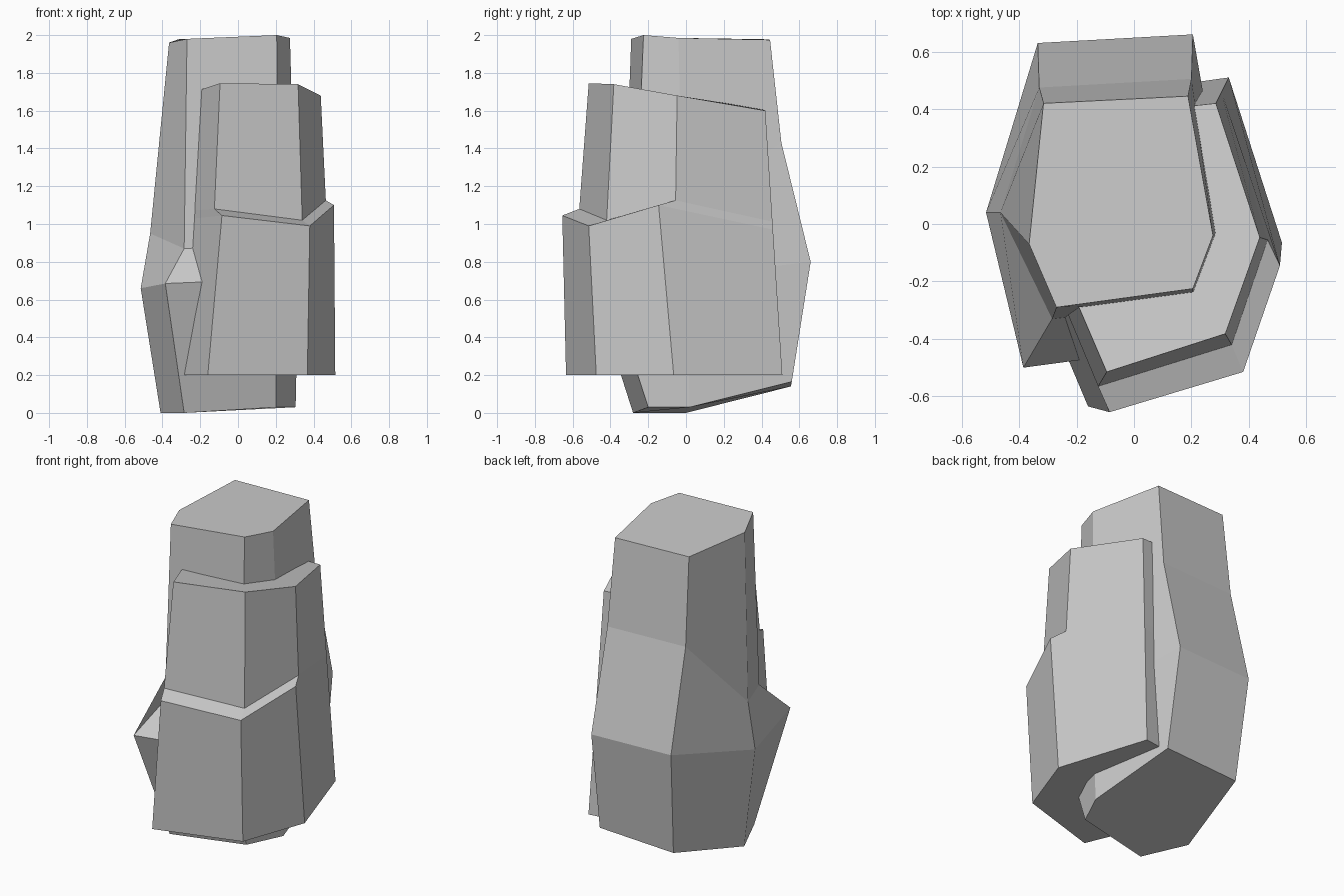
import bpy, bmesh
from mathutils import Vector

if "Cube" in bpy.data.objects:
    bpy.data.objects.remove(bpy.data.objects["Cube"])


def loft(name, rings):
    """Flat-faced solid through stacked rings, given from top to bottom."""
    bm = bmesh.new()
    rows = [[bm.verts.new(p) for p in ring] for ring in rings]
    n = len(rows[0])
    for a, b in zip(rows, rows[1:]):
        for i in range(n):
            j = (i + 1) % n
            bm.faces.new((a[i], a[j], b[j], b[i]))
    bm.faces.new(rows[0])
    bm.faces.new(rows[-1])
    bmesh.ops.recalc_face_normals(bm, faces=bm.faces)
    mesh = bpy.data.meshes.new(name)
    bm.to_mesh(mesh)
    bm.free()
    obj = bpy.data.objects.new(name, mesh)
    bpy.context.collection.objects.link(obj)
    return obj


# Main rock column: left, front left, front right, right, back right, back left
loft("rock_column", [
    [(-.365, -.07, 1.96), (-.27, -.29, 1.98), (.205, -.225, 2.0),
     (.275, -.04, 1.985), (.188, .445, 1.975), (-.315, .42, 1.978)],
    [(-.465, .04, .95), (-.285, -.33, .87), (.21, -.27, .89),
     (.30, -.02, 1.1), (.20, .505, 1.43), (-.33, .475, 1.43)],
    [(-.515, .04, .66), (-.385, -.50, .685), (.21, -.42, .71),
     (.32, 0, .72), (.205, .66, .80), (-.335, .63, .80)],
    [(-.41, 0, 0), (-.285, -.28, 0), (.20, -.20, .03),
     (.305, .02, .03), (.215, .56, .165), (-.30, .555, .14)],
])

# Slab wrapped round the front right; its ends are buried in the column
left_top, left_low = Vector((-.23, -.20, 1.70)), Vector((-.32, -.255, .2))
back_top, back_low = Vector((.285, .42, 1.60)), Vector((.33, .51, .2))
inner_top, inner_low = Vector((.10, .40, 1.61)), Vector((.10, .478, .2))
outer = [
    [(-.095, -.515, 1.745), (.318, -.382, 1.74), (.438, -.047, 1.68)],
    [(-.125, -.565, 1.08), (.34, -.42, 1.02), (.465, -.055, 1.125)],
    [(-.085, -.655, 1.045), (.38, -.515, .99), (.508, -.145, 1.10)],
    [(-.16, -.635, .2), (.367, -.475, .2), (.515, -.065, .2)],
]
loft("side_slab", [
    [left_top.lerp(left_low, t), *ring,
     back_top.lerp(back_low, t), inner_top.lerp(inner_low, t)]
    for ring, t in zip(outer, (0, .42, .45, 1))
])
